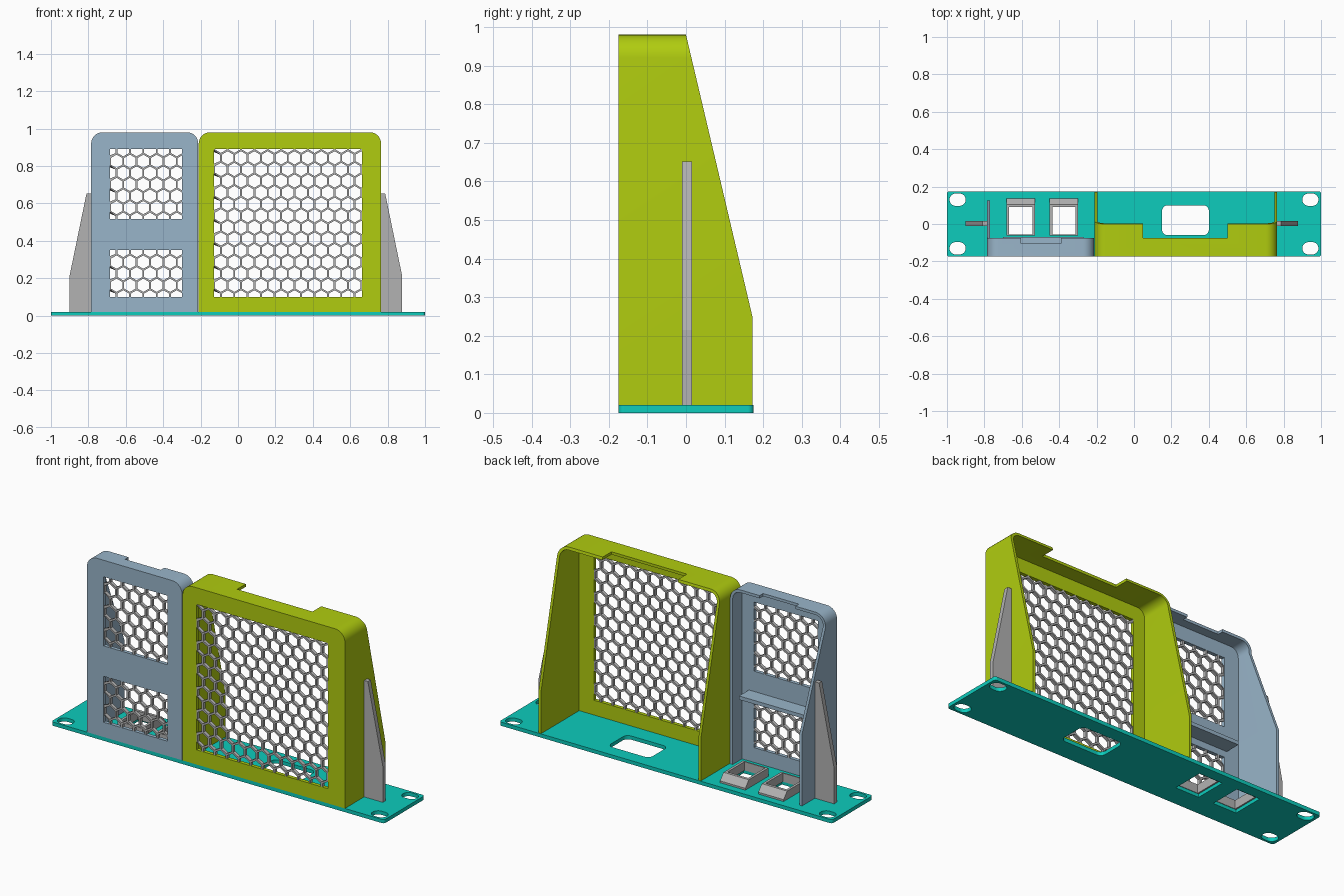
import bpy, bmesh, math
from mathutils import Vector

if "Cube" in bpy.data.objects:
    bpy.data.objects.remove(bpy.data.objects["Cube"])


def lin(c):
    return c / 12.92 if c <= 0.04045 else ((c + 0.055) / 1.055) ** 2.4


def material(name, r, g, b):
    m = bpy.data.materials.new(name)
    m.diffuse_color = (lin(r), lin(g), lin(b), 1)
    m.use_nodes = True
    m.node_tree.nodes["Principled BSDF"].inputs["Base Color"].default_value = m.diffuse_color
    return m


TEAL = material("teal", 0.05, 0.80, 0.74)
LIME = material("lime", 0.69, 0.80, 0.06)
BLUE = material("pale_blue", 0.60, 0.71, 0.79)
GRAY = material("gray", 0.70, 0.70, 0.70)


def finish(name, bm, mat):
    me = bpy.data.meshes.new(name)
    bm.to_mesh(me)
    bm.free()
    ob = bpy.data.objects.new(name, me)
    bpy.context.collection.objects.link(ob)
    if mat:
        me.materials.append(mat)
    return ob


def prism(name, pts, axis, a, b, mat=None):
    """Extrude a 2D outline along an axis from a to b."""
    place = {'x': lambda u, v, w: (w, u, v),
             'y': lambda u, v, w: (u, w, v),
             'z': lambda u, v, w: (u, v, w)}[axis]
    bm = bmesh.new()
    lo = [bm.verts.new(place(u, v, a)) for u, v in pts]
    hi = [bm.verts.new(place(u, v, b)) for u, v in pts]
    bm.faces.new(lo)
    bm.faces.new(hi)
    n = len(pts)
    for i in range(n):
        j = (i + 1) % n
        bm.faces.new((lo[i], lo[j], hi[j], hi[i]))
    bmesh.ops.recalc_face_normals(bm, faces=bm.faces)
    return finish(name, bm, mat)


def rounded(x0, x1, y0, y1, r, low=True, seg=8):
    """Rectangle outline with rounded corners (optionally only the upper two)."""
    pts = []
    corners = [(x1 - r, y1 - r, 0), (x0 + r, y1 - r, 90)]
    if low:
        corners += [(x0 + r, y0 + r, 180), (x1 - r, y0 + r, 270)]
    for cx, cy, start in corners:
        for i in range(seg + 1):
            t = math.radians(start + 90 * i / seg)
            pts.append((cx + r * math.cos(t), cy + r * math.sin(t)))
    return pts if low else pts + [(x0, y0), (x1, y0)]


def rect(x0, x1, y0, y1):
    return [(x0, y0), (x1, y0), (x1, y1), (x0, y1)]


def apply(ob, mod):
    bpy.context.view_layer.objects.active = ob
    bpy.ops.object.modifier_apply(modifier=mod.name)


def cut(ob, pts, axis, a, b):
    cutter = prism("cutter", pts, axis, a, b)
    mod = ob.modifiers.new("cut", 'BOOLEAN')
    mod.operation, mod.solver, mod.object = 'DIFFERENCE', 'EXACT', cutter
    apply(ob, mod)
    bpy.data.objects.remove(cutter, do_unlink=True)


def smooth(ob):
    bpy.ops.object.select_all(action='DESELECT')
    ob.select_set(True)
    bpy.context.view_layer.objects.active = ob
    bpy.ops.object.shade_smooth_by_angle(angle=math.radians(25))


def hex_mesh(name, x0, x1, z0, z1, pitch=0.0715, web=0.010):
    """Honeycomb of hexagon rings trimmed to a window."""
    bm = bmesh.new()
    R = pitch / math.sqrt(3)
    r = (pitch - web) / math.sqrt(3)
    y = -0.165
    row = 0
    z = z0
    while z < z1 + pitch:
        x = x0 + (pitch / 2 if row % 2 else 0)
        while x < x1 + pitch:
            ring = []
            for k in range(6):
                t = math.radians(30 + 60 * k)
                ring.append([bm.verts.new((x + q * math.cos(t), y, z + q * math.sin(t)))
                             for q in (r, R)])
            for k in range(6):
                (a, b), (c, d) = ring[k], ring[(k + 1) % 6]
                bm.faces.new((a, b, d, c))
            x += pitch
        z += 1.5 * R
        row += 1
    bmesh.ops.remove_doubles(bm, verts=bm.verts, dist=0.0005)
    for co, no in (((x0, 0, 0), (-1, 0, 0)), ((x1, 0, 0), (1, 0, 0)),
                   ((0, 0, z0), (0, 0, -1)), ((0, 0, z1), (0, 0, 1))):
        geom = bm.verts[:] + bm.edges[:] + bm.faces[:]
        bmesh.ops.bisect_plane(bm, geom=geom, plane_co=Vector(co), plane_no=Vector(no),
                               clear_outer=True)
    ob = finish(name, bm, GRAY)
    mod = ob.modifiers.new("thickness", 'SOLIDIFY')
    mod.thickness, mod.offset = 0.018, 0
    apply(ob, mod)


def shroud(name, x0, x1, mat, slope, notch, windows, t=0.015):
    """Open-backed cover: front panel, side walls and top, trimmed at the back."""
    ob = prism(name, rounded(x0, x1, 0.02, 0.98, 0.06, low=False), 'y', -0.175, 0.3, mat)
    cut(ob, rounded(x0 + t, x1 - t, -0.1, 0.98 - t, 0.045, low=False), 'y', -0.155, 0.5)
    cut(ob, slope + [(0.4, -0.1), (0.4, 1.2), (slope[0][0], 1.2)], 'x', x0 - 0.1, x1 + 0.1)
    nx0, nx1, ny = notch
    cut(ob, rect(nx0, nx1, ny, 0.3), 'z', 0.9, 1.1)
    for i, w in enumerate(windows):
        cut(ob, rect(*w), 'y', -0.3, -0.1)
        hex_mesh(f"{name}_honeycomb_{i + 1}", *w)
    return ob


# base plate with mounting slots and cable opening
plate = prism("base_plate", rounded(-1, 1, -0.175, 0.175, 0.014), 'z', 0, 0.02, TEAL)
for sx in (-0.943, 0.943):
    for sy in (-0.13, 0.13):
        cut(plate, rounded(sx - 0.043, sx + 0.043, sy - 0.033, sy + 0.033, 0.0325), 'z', -0.1, 0.1)
cut(plate, rounded(0.15, 0.40, -0.06, 0.10, 0.03), 'z', -0.1, 0.1)

# two socket housings standing in plate openings
for i, cx in enumerate((-0.605, -0.375)):
    cut(plate, rect(cx - 0.07, cx + 0.07, -0.058, 0.115), 'z', -0.1, 0.1)
    house = prism(f"socket_housing_{i + 1}",
                  [(-0.062, 0.018), (0.135, 0.018), (0.135, 0.03), (0.105, 0.065), (-0.062, 0.065)],
                  'x', cx - 0.076, cx + 0.076, GRAY)
    cut(house, rect(cx - 0.062, cx + 0.062, -0.055, 0.09), 'z', -0.1, 0.2)

# large lime cover
lime = shroud("large_cover", -0.21, 0.765, LIME, [(0.0, 0.98), (0.172, 0.25), (0.172, -0.1)],
              (0.047, 0.50, -0.075), [(-0.127, 0.662, 0.10, 0.89)])
smooth(lime)

# small blue cover: only the outer wall reaches far back
blue = shroud("small_cover", -0.785, -0.213, BLUE,
              [(-0.075, 0.98), (-0.075, 0.91), (0.125, 0.41), (0.125, -0.1)],
              (-0.605, -0.39, -0.105),
              [(-0.685, -0.30, 0.515, 0.89), (-0.685, -0.30, 0.10, 0.35)])
cut(blue, rect(-0.7, 0, -0.075, 0.4), 'z', -0.1, 1.2)
smooth(blue)
prism("small_cover_shelf", rect(-0.70, -0.27, -0.156, -0.07), 'z', 0.385, 0.405, BLUE)

# side ribs
for name, wall, out, top in (("left_rib", -0.785, -0.90, -0.81), ("right_rib", 0.765, 0.877, 0.787)):
    prism(name, [(wall, 0.02), (out, 0.02), (out, 0.215), (top, 0.652), (wall, 0.652)],
          'y', -0.01, 0.015, GRAY)
